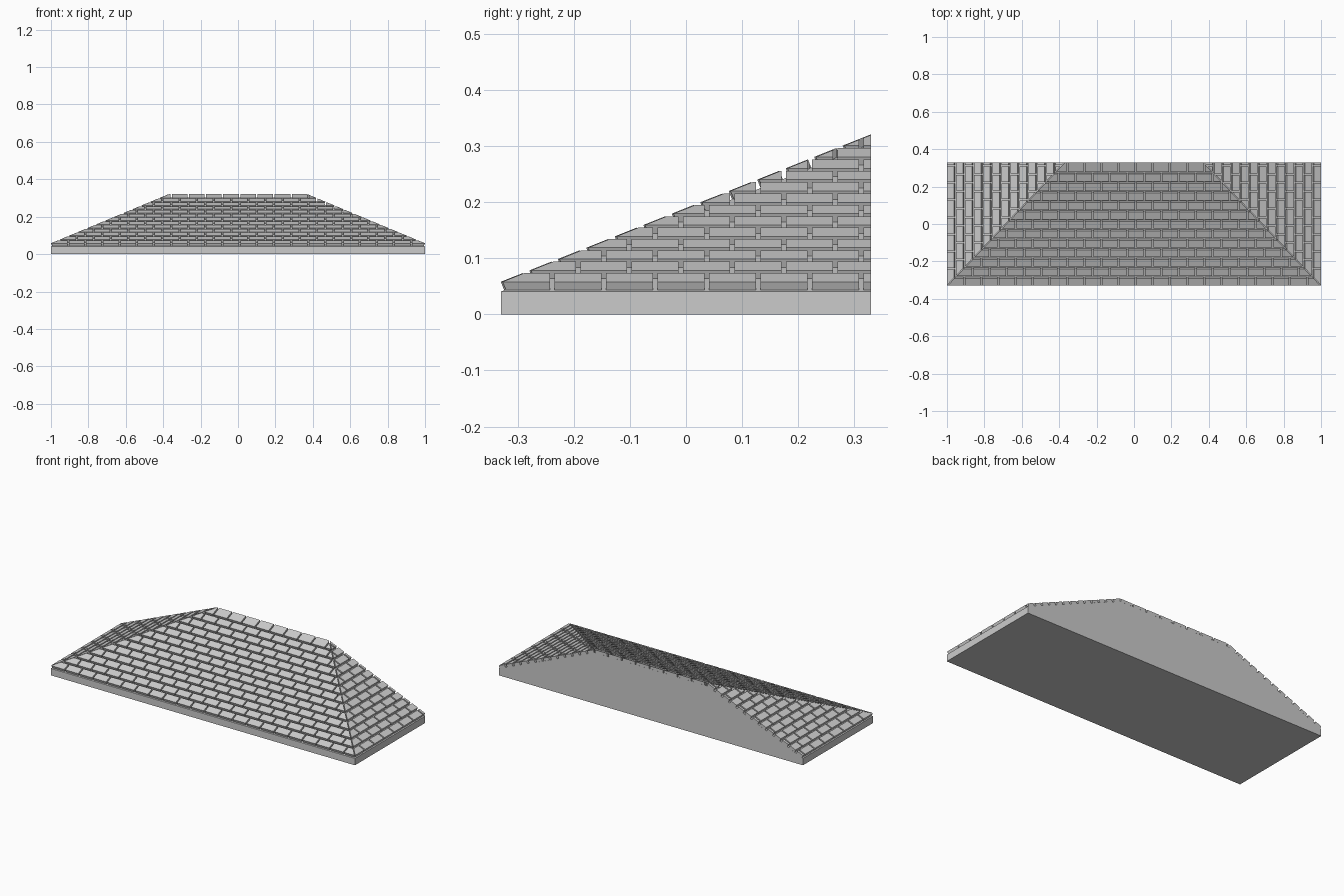
import bpy, bmesh
from mathutils import Vector

cube = bpy.data.objects.get("Cube")
if cube:
    bpy.data.objects.remove(cube, do_unlink=True)

HALF_X, HALF_Y, RIDGE_X = 1.0, 0.33, 0.37
EAVE_Z, RIDGE_Z = 0.058, 0.321
THICK, ROWS, TILE, JOINT, GROOVE = 0.016, 13, 0.0917, 0.008, 0.012
SUNK = 0.0174  # vertical depth of the tile layer

grey = bpy.data.materials.new("stone_grey")
grey.use_nodes = True
grey.diffuse_color = (0.6, 0.6, 0.6, 1)
grey.node_tree.nodes["Principled BSDF"].inputs["Base Color"].default_value = (0.6, 0.6, 0.6, 1)


def finish(name, bm):
    bmesh.ops.recalc_face_normals(bm, faces=bm.faces)
    mesh = bpy.data.meshes.new(name)
    bm.to_mesh(mesh)
    bm.free()
    mesh.materials.append(grey)
    obj = bpy.data.objects.new(name, mesh)
    bpy.context.collection.objects.link(obj)


def clip(bm, point, normal):
    """Cut away everything on the normal's side and cap the cut."""
    geom = bm.verts[:] + bm.edges[:] + bm.faces[:]
    cut = bmesh.ops.bisect_plane(bm, geom=geom, plane_co=point, plane_no=normal,
                                 clear_outer=True, dist=1e-6)["geom_cut"]
    edges = [e for e in cut if isinstance(e, bmesh.types.BMEdge) and e.is_boundary]
    bmesh.ops.holes_fill(bm, edges=edges, sides=0)


def tiled_slope(name, start, along, length, top, clips):
    """Lay staggered tiles from the eave start corner up to the top point."""
    start, along = Vector(start), Vector(along)
    rise = Vector(top) - start
    rise -= along * rise.dot(along)
    up = rise.normalized()
    normal = along.cross(up)
    if normal.z < 0:
        normal.negate()
    pitch = rise.length / ROWS
    bm = bmesh.new()
    for row in range(ROWS):
        low = row * pitch
        high = low + pitch - (GROOVE if row < ROWS - 1 else 0)
        a = -TILE / 2 if row % 2 else 0.0
        while a < length:
            left = a + JOINT / 2 if a > 0 else a
            right = min(a + TILE - JOINT / 2, length)
            if right - left > 0.004:
                corners = [start + along * u + up * v + normal * n
                           for n in (-THICK, 0)
                           for u, v in ((left, low), (right, low), (right, high), (left, high))]
                vs = [bm.verts.new(c) for c in corners]
                bm.faces.new(vs[:4])
                bm.faces.new(vs[4:])
                for i in range(4):
                    j = (i + 1) % 4
                    bm.faces.new((vs[i], vs[j], vs[j + 4], vs[i + 4]))
            a += TILE
    bmesh.ops.recalc_face_normals(bm, faces=bm.faces)
    for point, direction in clips:
        clip(bm, point, direction)
    finish(name, bm)


# Solid roof body with a flat back
bm = bmesh.new()
core_eave, core_ridge = EAVE_Z - SUNK, RIDGE_Z - SUNK
for sx in (-1, 1):
    for y in (-HALF_Y, HALF_Y):
        for z in (0, core_eave):
            bm.verts.new((sx * HALF_X, y, z))
    bm.verts.new((sx * RIDGE_X, HALF_Y, core_ridge))
bmesh.ops.convex_hull(bm, input=bm.verts[:])
bmesh.ops.dissolve_limit(bm, angle_limit=0.005, verts=bm.verts[:], edges=bm.edges[:])
finish("roof_body", bm)

# Vertical planes along the hips and the back; a thin gap is left at each hip
GAP = 0.002
run = HALF_X - RIDGE_X
hips = {s: (Vector((s * HALF_X, -HALF_Y, 0)),
            Vector((s * 2 * HALF_Y, run, 0)).normalized()) for s in (-1, 1)}
back = (Vector((0, HALF_Y, 0)), Vector((0, 1, 0)))

# Front tiles
tiled_slope("front_tiles", (-HALF_X, -HALF_Y, EAVE_Z), (1, 0, 0), 2 * HALF_X,
            (0, HALF_Y, RIDGE_Z),
            [(p - n * GAP, n) for p, n in hips.values()] + [back])

# Side tiles
for s, side in ((1, "left"), (-1, "right")):
    p, n = hips[s]
    tiled_slope(side + "_tiles", (s * HALF_X, -HALF_Y, EAVE_Z), (0, 1, 0), 2 * HALF_Y,
                (s * RIDGE_X, HALF_Y, RIDGE_Z), [(p + n * GAP, -n), back])
